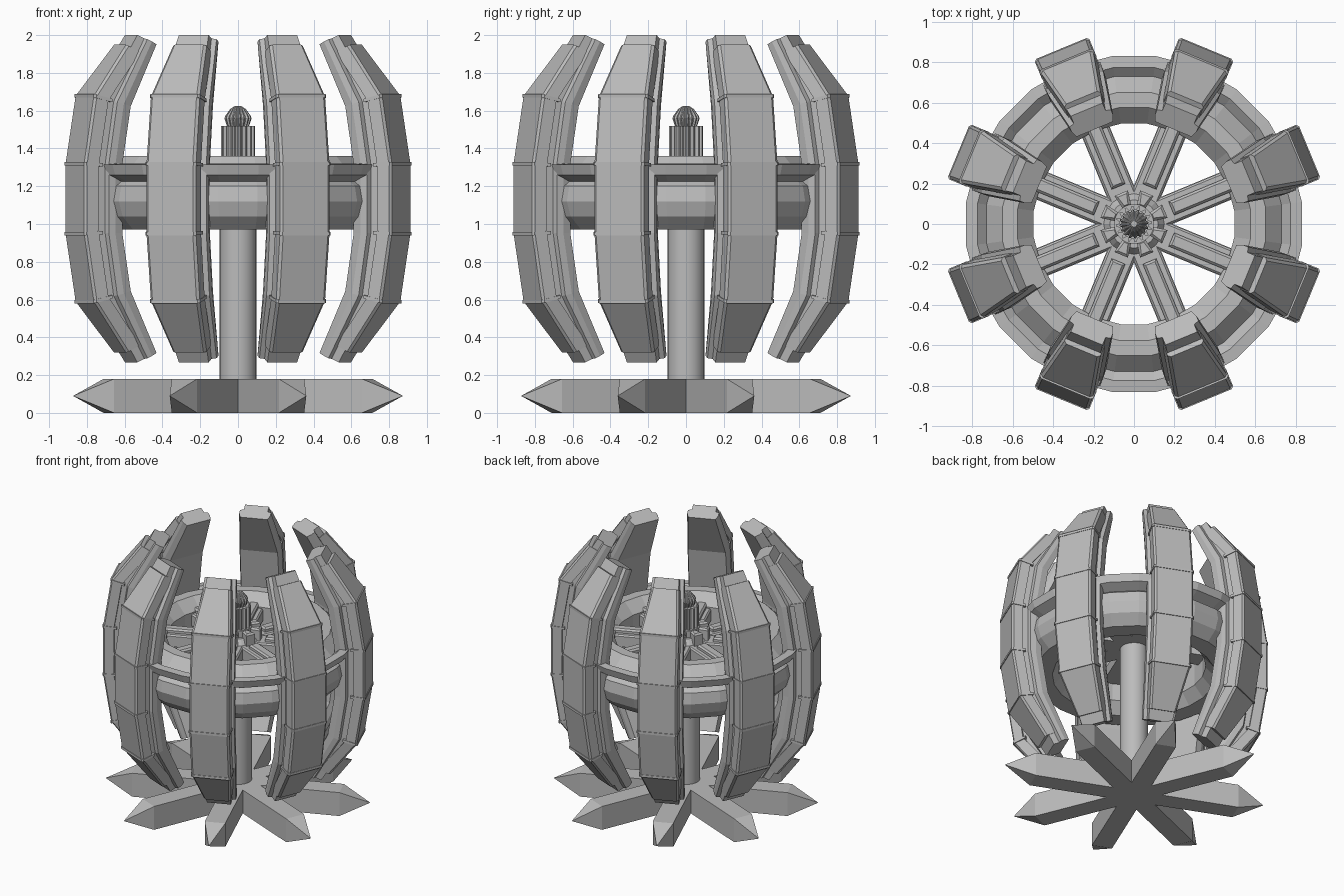
import bpy, bmesh, math
from mathutils import Matrix, Vector

if "Cube" in bpy.data.objects:
    bpy.data.objects.remove(bpy.data.objects["Cube"])

grey = bpy.data.materials.new("plain grey")
grey.diffuse_color = (0.5, 0.5, 0.5, 1)
grey.use_nodes = True
grey.node_tree.nodes["Principled BSDF"].inputs["Base Color"].default_value = grey.diffuse_color
MID = 1.134                                        # mid height of the petals
ANGLES = [math.radians(22.5 + 45 * k) for k in range(8)]


def loft(bm, rings, close=False):
    """Skin a list of equal-length point rings; cap the ends unless closed."""
    vs = [[bm.verts.new(p) for p in ring] for ring in rings]
    n = len(vs[0])
    pairs = list(zip(vs, vs[1:])) + ([(vs[-1], vs[0])] if close else [])
    for a, b in pairs:
        for i in range(n):
            j = (i + 1) % n
            bm.faces.new((a[i], a[j], b[j], b[i]))
    if not close:
        bm.faces.new(vs[0][::-1])
        bm.faces.new(vs[-1])


def finish(bm, name, radial=False):
    """Optionally copy the part eight times round z, then make the object."""
    if radial:
        src = bm.copy()
        bm.clear()
        tmp = bpy.data.meshes.new("tmp")
        src.to_mesh(tmp)
        for a in ANGLES:
            tmp.transform(Matrix.Rotation(a, 4, 'Z'))
            bm.from_mesh(tmp)
            tmp.transform(Matrix.Rotation(-a, 4, 'Z'))
        bpy.data.meshes.remove(tmp)
        src.free()
    bmesh.ops.recalc_face_normals(bm, faces=bm.faces)
    me = bpy.data.meshes.new(name)
    bm.to_mesh(me)
    bm.free()
    me.materials.append(grey)
    ob = bpy.data.objects.new(name, me)
    bpy.context.collection.objects.link(ob)
    return ob


def section(s, shape):
    """Cross-section from (r_in, z_in, r_out, z_out, half_width); shape = (t, width change)."""
    ri, zi, ro, zo, w = s
    half = [(ri + (ro - ri) * t, w + dw, MID + zi + (zo - zi) * t) for t, dw in shape]
    return [(x, -y, z) for x, y, z in half] + half[::-1]


def mirrored(secs):
    low = [(a, -b, c, -d, w) for a, b, c, d, w in reversed(secs)]
    return low + secs


def circle(r, z, n, off=0.0):
    return [(r * math.cos(off + 2 * math.pi * i / n),
             r * math.sin(off + 2 * math.pi * i / n), z) for i in range(n)]


def box(bm, x0, x1, hw0, hw1, z0, z1, inset=0.0):
    """Radial bar from x0 to x1, tapering in width, with a chamfered top."""
    def rect(d, z):
        return [(x0 + d, -hw0 + d, z), (x1 - d, -hw1 + d, z),
                (x1 - d, hw1 - d, z), (x0 + d, hw0 - d, z)]
    loft(bm, [rect(0, z0), rect(0, z1 - inset), rect(inset, z1)])


# petal bodies with a ribbed, grooved side
bm = bmesh.new()
body = mirrored([(.72, .18, .87, .185, .137), (.67, .49, .82, .53, .134),
                 (.507, .817, .612, .867, .097)])
loft(bm, [section(s, [(0, 0), (.3, .014), (.55, .014), (.62, -.012), (1, -.012)])
          for s in body])
finish(bm, "petal_bodies", True)

# outer armour panels with chamfered edges
bm = bmesh.new()
panel = mirrored([(.855, .18, .935, .185, .142), (.80, .52, .878, .545, .140),
                  (.60, .775, .676, .815, .096)])
loft(bm, [section(s, [(0, 0), (.85, 0), (1, -.014)]) for s in panel])
finish(bm, "petal_panels", True)

# thin bands across the panel joints
bm = bmesh.new()
for ri, zi, ro, zo, w in panel[1:-1]:
    for_band = [(ri - .02, zi + d, ro + .004, zo + d, w + .004) for d in (-.009, .009)]
    loft(bm, [section(s, [(0, 0), (.9, 0), (1, -.012)]) for s in for_band])
finish(bm, "petal_joint_bands", True)

# ring that carries the petals, with a flared lip
bm = bmesh.new()
profile = [(.58, 1.36), (.655, 1.36), (.735, 1.28), (.78, 1.32), (.837, 1.315),
           (.82, 1.26), (.745, 1.225), (.78, 1.20), (.795, 1.12), (.77, 1.04),
           (.70, .97), (.57, .97), (.50, 1.05), (.50, 1.28)]
loft(bm, [circle(r, z, 24, math.radians(7.5)) for r, z in profile], True)
finish(bm, "support_ring")

# spokes with raised bars and hub blocks
bm = bmesh.new()
box(bm, 0.0, .56, .07, .07, 1.18, 1.27, .01)
box(bm, .20, .54, .036, .036, 1.26, 1.30, .012)
box(bm, .09, .165, .022, .036, 1.26, 1.36, .012)
finish(bm, "spokes", True)

# central column and hub
bm = bmesh.new()
loft(bm, [circle(.098, z, 24) for z in (.10, 1.36)])
loft(bm, [circle(.15, 1.19, 16), circle(.15, 1.27, 16), circle(.12, 1.31, 16)])
col = finish(bm, "column")
for p in col.data.polygons:
    p.use_smooth = len(p.vertices) == 4 and abs(p.normal.z) < .1


# ribbed lamp on top of the column
def gear(r_out, r_in, z, teeth=16):
    pts = []
    for i in range(teeth * 4):
        a = 2 * math.pi * (i + .5) / (teeth * 4)
        r = r_out if i % 4 < 2 else r_in
        pts.append((r * math.cos(a), r * math.sin(a), z))
    return pts


bm = bmesh.new()
loft(bm, [gear(.09, .072, 1.35), gear(.09, .072, 1.52)])
loft(bm, [gear(.056, .05, 1.51), gear(.072, .062, 1.56), gear(.066, .056, 1.575),
          gear(.04, .034, 1.61), gear(.016, .012, 1.625)])
finish(bm, "ribbed_lamp")

# star foot with eight pointed arms
bm = bmesh.new()
w, h, r = .073, .18, .74
loft(bm, [[(x, -w, 0), (x, w, 0), (x, w, h), (x, -w, h)] for x in (0, r)])
end = [f for f in bm.faces if all(v.co.x > r - .01 for v in f.verts)]
tip = bmesh.ops.poke(bm, faces=end)["verts"][0]
tip.co = Vector((.945, 0, h / 2))
finish(bm, "star_foot", True)
